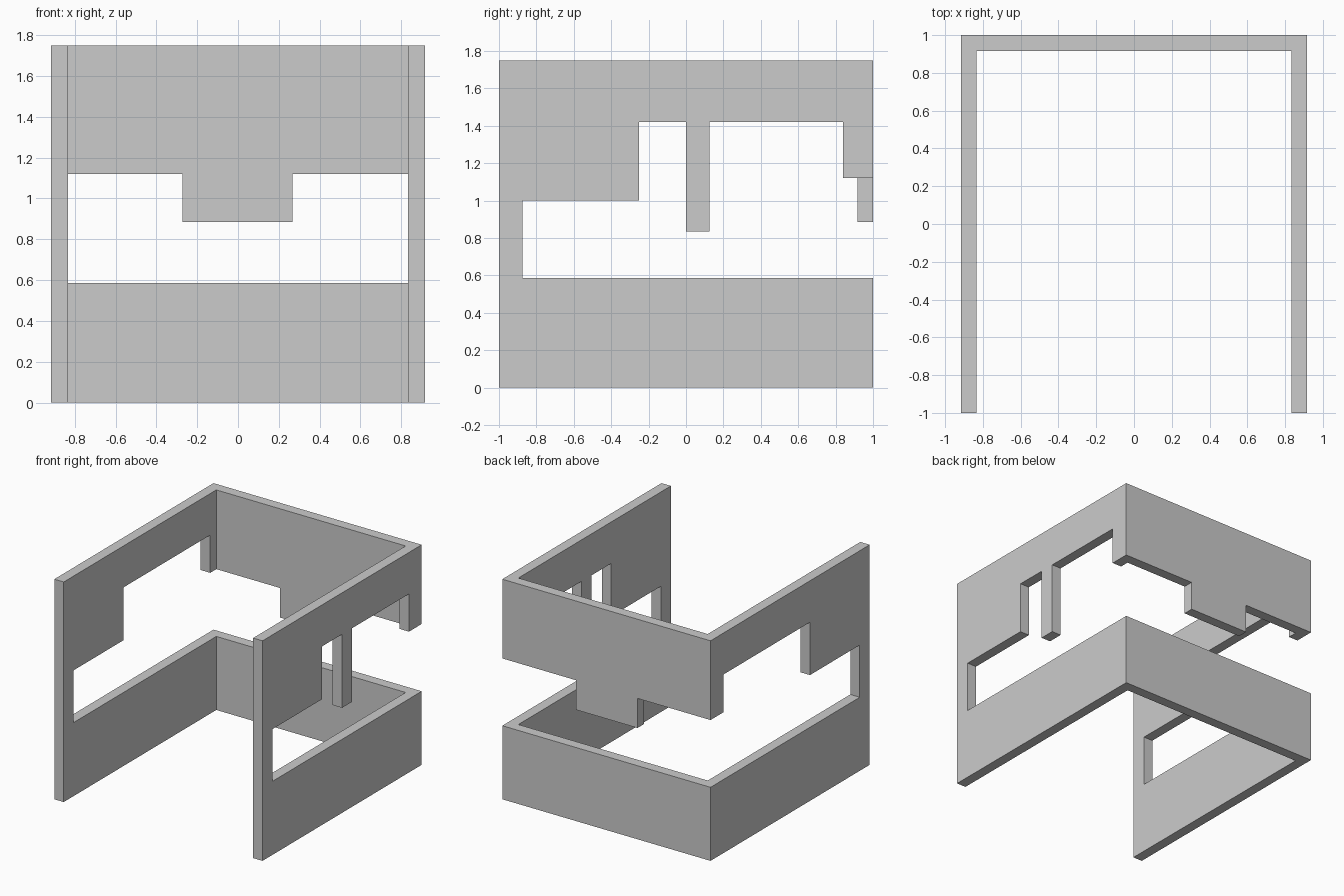
import bpy, bmesh
from mathutils import Vector

if "Cube" in bpy.data.objects:
    bpy.data.objects.remove(bpy.data.objects["Cube"])

W, T, H = 0.916, 0.083, 1.75        # half width, wall thickness, height
SILL, HEAD, LOW, TOP = 0.585, 1.42, 1.0, 1.12


def prism(name, points, to_3d, depth):
    """Extrude a 2D profile, placed by to_3d, along the depth vector."""
    bm = bmesh.new()
    face = bm.faces.new([bm.verts.new(to_3d(*p)) for p in points])
    ext = bmesh.ops.extrude_face_region(bm, geom=[face])
    verts = [v for v in ext["geom"] if isinstance(v, bmesh.types.BMVert)]
    bmesh.ops.translate(bm, verts=verts, vec=Vector(depth))
    bmesh.ops.recalc_face_normals(bm, faces=bm.faces)
    mesh = bpy.data.meshes.new(name)
    bm.to_mesh(mesh)
    bm.free()
    obj = bpy.data.objects.new(name, mesh)
    bpy.context.collection.objects.link(obj)
    return obj


def cut(target, cutter):
    """Subtract the cutter, then discard it."""
    cutter.hide_render = True
    mod = target.modifiers.new("opening", 'BOOLEAN')
    mod.operation, mod.solver, mod.object = 'DIFFERENCE', 'EXACT', cutter
    bpy.context.view_layer.objects.active = target
    bpy.ops.object.modifier_apply(modifier=mod.name)
    bpy.data.objects.remove(cutter)


# U-shaped wall shell, open to the front
plan = [(-W, -1), (-W, 1), (W, 1), (W, -1),
        (W - T, -1), (W - T, 1 - T), (-W + T, 1 - T), (-W + T, -1)]
walls = prism("walls", plan, lambda x, y: (x, y, 0), (0, 0, H))

# Side openings: stepped head, and a hanging post on the right only
start = [(1.1, TOP), (1.1, SILL), (-0.875, SILL), (-0.875, LOW),
         (-0.25, LOW), (-0.25, HEAD)]
post = [(0, HEAD), (0, 0.835), (0.125, 0.835), (0.125, HEAD)]
end = [(0.84, HEAD), (0.84, TOP)]
for name, x, profile in (("left_opening", -1.0, start + end),
                         ("right_opening", W - T - 0.02, start + post + end)):
    depth = 1.0 - (W - T - 0.02)
    cut(walls, prism(name, profile, lambda y, z: (x, y, z), (depth, 0, 0)))

# Back opening with a hanging tab in the middle
back = [(-1, SILL), (1, SILL), (1, TOP), (0.267, TOP), (0.267, 0.885),
        (-0.273, 0.885), (-0.273, TOP), (-1, TOP)]
cut(walls, prism("back_opening", back, lambda x, z: (x, 0.88, z), (0, 0.3, 0)))
